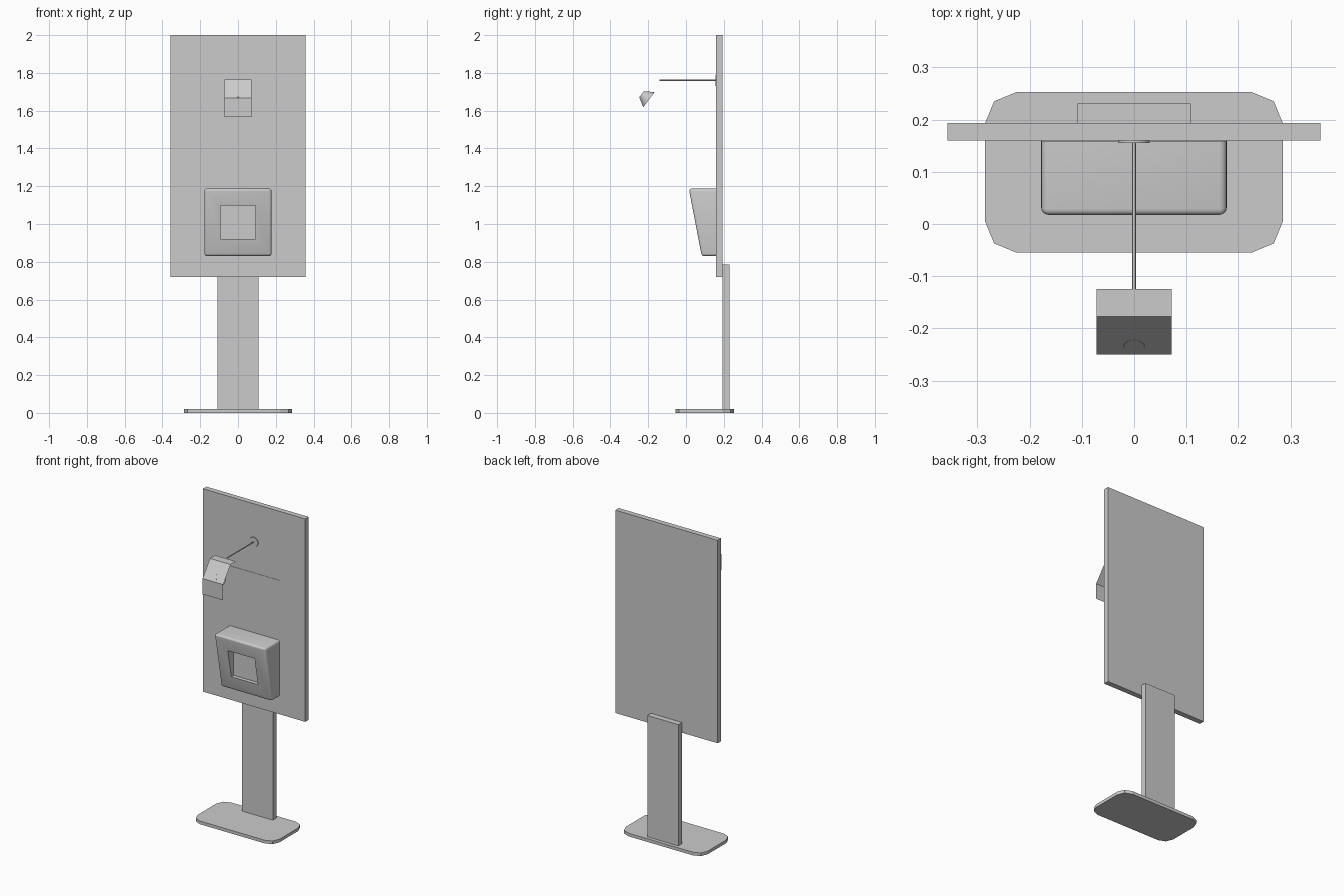
import bpy, bmesh, math
from mathutils import Vector

if "Cube" in bpy.data.objects:
    bpy.data.objects.remove(bpy.data.objects["Cube"])


def make(name, bm):
    bmesh.ops.recalc_face_normals(bm, faces=bm.faces[:])
    me = bpy.data.meshes.new(name)
    bm.to_mesh(me)
    bm.free()
    ob = bpy.data.objects.new(name, me)
    bpy.context.collection.objects.link(ob)
    return ob


def box_bm(x, y0, y1, z0, z1):
    bm = bmesh.new()
    bmesh.ops.create_cube(bm, size=1)
    for v in bm.verts:
        v.co = Vector((v.co.x * 2 * x,
                       y1 if v.co.y > 0 else y0,
                       z1 if v.co.z > 0 else z0))
    return bm


def box(name, *dims):
    return make(name, box_bm(*dims))


def smooth(ob):
    bpy.ops.object.select_all(action='DESELECT')
    ob.select_set(True)
    bpy.context.view_layer.objects.active = ob
    bpy.ops.object.shade_smooth_by_angle(angle=math.radians(35))


def cone(name, a, b, r1, r2, seg=24):
    a, b = Vector(a), Vector(b)
    bm = bmesh.new()
    bmesh.ops.create_cone(bm, cap_ends=True, segments=seg, radius1=r1,
                          radius2=r2, depth=(b - a).length)
    ob = make(name, bm)
    ob.location = (a + b) / 2
    ob.rotation_euler = (b - a).to_track_quat('Z', 'Y').to_euler()
    smooth(ob)
    return ob


# Base plate with faceted corners
bm = box_bm(0.286, -0.055, 0.253, 0, 0.02)
bm.edges.ensure_lookup_table()
corners = [e for e in bm.edges if abs(e.verts[0].co.z - e.verts[1].co.z) > 0.01]
bmesh.ops.bevel(bm, geom=corners, offset=0.061, segments=2, profile=0.5,
                affect='EDGES')
make("base_plate", bm)

# Post, back board and thin sign sheet
box("post", 0.108, 0.194, 0.231, 0.02, 0.785)
box("back_board", 0.357, 0.16, 0.194, 0.72, 2.0)
box("sign_sheet", 0.178, 0.158, 0.161, 1.203, 1.565)

# Dispenser: wedge with rounded front edges and a recessed window
bm = box_bm(0.178, 0.015, 0.16, 0.83, 1.187)
for v in bm.verts:
    if v.co.y < 0.1 and v.co.z < 1:
        v.co.y = 0.083
rounded = [e for e in bm.edges if min(v.co.y for v in e.verts) < 0.1
           or abs(e.verts[0].co.y - e.verts[1].co.y) > 0.01]
bmesh.ops.bevel(bm, geom=rounded, offset=0.014, segments=4, profile=0.5,
                affect='EDGES')
dispenser = make("dispenser", bm)
smooth(dispenser)
cutter = box("window_cutter", 0.093, -0.1, 0.09, 0.92, 1.097)
cutter.hide_render = True
cutter.hide_set(True)
cut = dispenser.modifiers.new("window", 'BOOLEAN')
cut.operation = 'DIFFERENCE'
cut.solver = 'EXACT'
cut.object = cutter

# Lamp: wall mount, arm, folded sheet shade and spot head
cone("lamp_mount", (0, 0.16, 1.76), (0, 0.155, 1.76), 0.03, 0.03)
cone("lamp_arm", (0, 0.157, 1.761), (0, -0.14, 1.761), 0.0035, 0.0035, 12)

bm = bmesh.new()
prev = None
for y, z in [(-0.125, 1.765), (-0.177, 1.765), (-0.25, 1.666), (-0.25, 1.567)]:
    row = [bm.verts.new((x, y, z)) for x in (-0.072, 0.072)]
    if prev:
        bm.faces.new((prev[0], row[0], row[1], prev[1]))
    prev = row
make("lamp_shade", bm)

cone("lamp_head", (0, -0.235, 1.687), (0, -0.196, 1.658), 0.02, 0.05)
